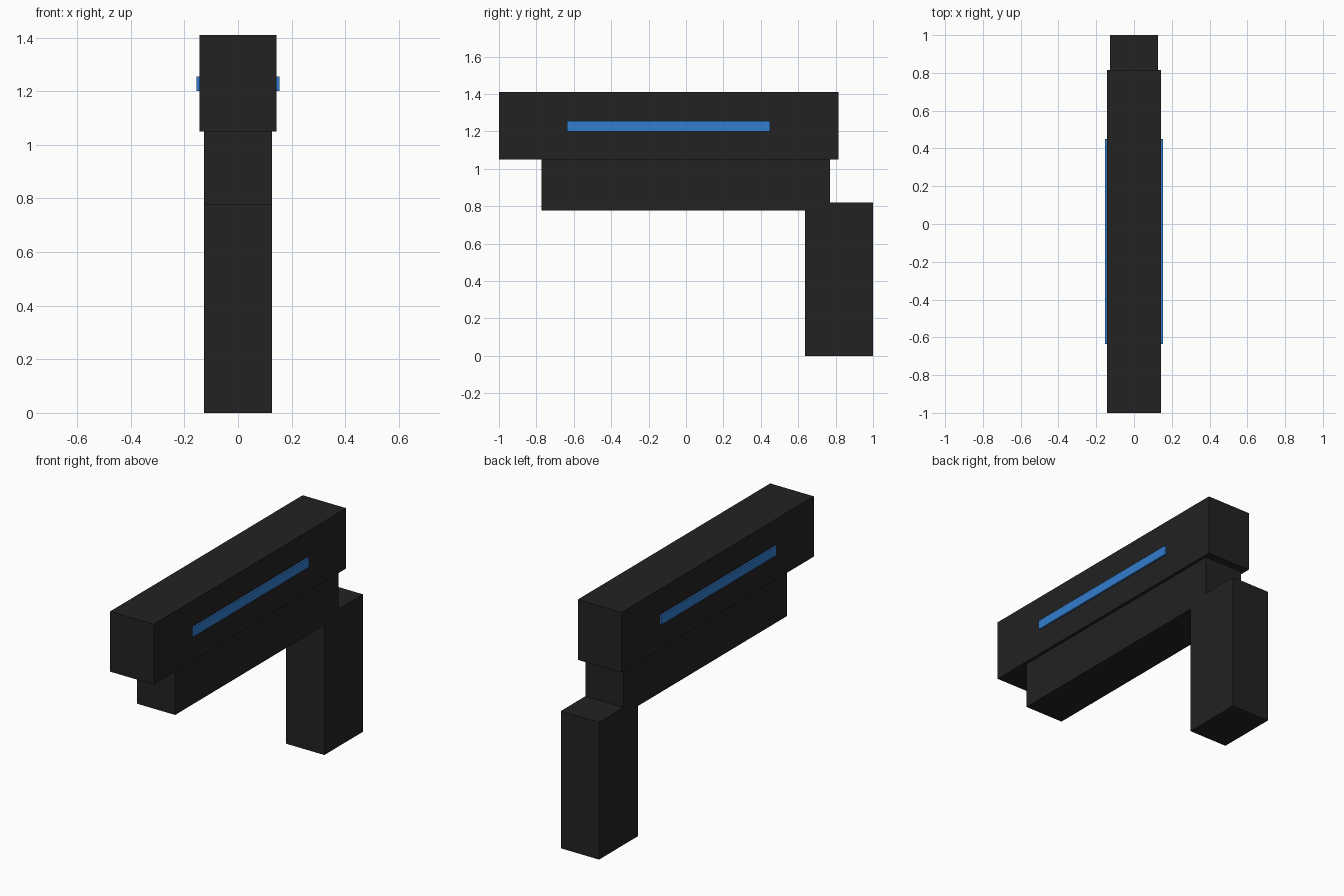
import bpy

if "Cube" in bpy.data.objects:
    bpy.data.objects.remove(bpy.data.objects["Cube"])


def material(name, rgb):
    m = bpy.data.materials.new(name)
    m.diffuse_color = (*rgb, 1.0)
    m.use_nodes = True
    m.node_tree.nodes["Principled BSDF"].inputs["Base Color"].default_value = m.diffuse_color
    return m


def box(name, x, y, z, mat):
    """Box spanning the given (min, max) ranges."""
    spans = (x, y, z)
    bpy.ops.mesh.primitive_cube_add(size=1, location=[(a + b) / 2 for a, b in spans])
    ob = bpy.context.object
    ob.name = ob.data.name = name
    ob.scale = [b - a for a, b in spans]
    bpy.ops.object.transform_apply(location=False, rotation=False, scale=True)
    ob.data.materials.append(mat)
    return ob


black = material("matte black", (0.016, 0.016, 0.016))
blue = material("bright blue", (0.033, 0.205, 0.62))

# Upper body, lower rail and upright handle
W = 0.144
box("upper_body", (-W, W), (-1.0, 0.815), (1.05, 1.41), black)
box("lower_rail", (-0.126, 0.126), (-0.773, 0.769), (0.777, 1.05), black)
box("handle", (-0.126, 0.126), (0.635, 1.0), (0.0, 0.82), black)

# Thin blue stripe plate on each side of the upper body
for side, name in ((1, "right_stripe"), (-1, "left_stripe")):
    xs = sorted((side * W, side * (W + 0.0099)))
    box(name, xs, (-0.636, 0.45), (1.2, 1.255), blue)
